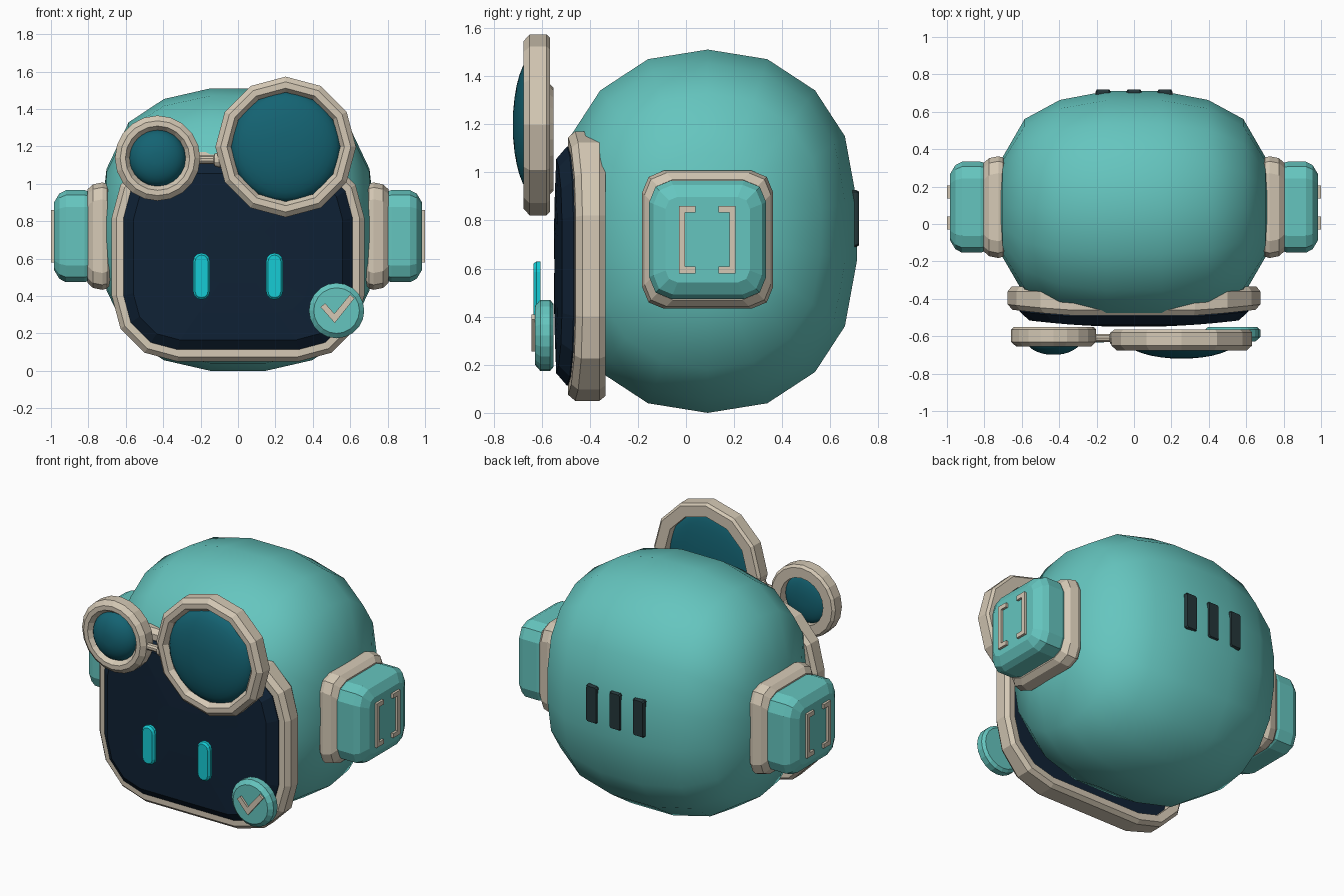
import bpy, bmesh, math
from mathutils import Vector

if "Cube" in bpy.data.objects:
    bpy.data.objects.remove(bpy.data.objects["Cube"])


def material(name, r, g, b):
    m = bpy.data.materials.new(name)
    m.diffuse_color = (r, g, b, 1)
    m.use_nodes = True
    m.node_tree.nodes["Principled BSDF"].inputs["Base Color"].default_value = m.diffuse_color
    return m


TEAL = material("teal shell", .13, .56, .52)
BEIGE = material("warm beige", .66, .58, .46)
NAVY = material("navy screen", .005, .016, .036)
GLASS = material("deep blue glass", .007, .125, .17)
CYAN = material("cyan glow", .008, .60, .66)
SLATE = material("dark slate", .018, .038, .042)


def loft(name, loops, mat, ring=False, smooth=False):
    """Skin a list of equal point loops; cap the ends, or join them when ring is set."""
    bm = bmesh.new()
    rows = [[bm.verts.new(p) for p in loop] for loop in loops]
    n = len(rows[0])
    pairs = list(zip(rows, rows[1:]))
    if ring:
        pairs.append((rows[-1], rows[0]))
    for a, b in pairs:
        for i in range(n):
            j = (i + 1) % n
            bm.faces.new((a[i], a[j], b[j], b[i]))
    if not ring:
        bm.faces.new(rows[0])
        bm.faces.new(rows[-1])
    bmesh.ops.remove_doubles(bm, verts=bm.verts, dist=1e-5)
    bmesh.ops.recalc_face_normals(bm, faces=bm.faces)
    for f in bm.faces:
        f.smooth = smooth
    me = bpy.data.meshes.new(name)
    bm.to_mesh(me)
    bm.free()
    me.materials.append(mat)
    ob = bpy.data.objects.new(name, me)
    bpy.context.collection.objects.link(ob)
    return ob


def rrect(w, h, r, n):
    """Rounded rectangle with half sizes w, h and n segments per corner."""
    pts = []
    for k, (sx, sy) in enumerate([(1, 1), (-1, 1), (-1, -1), (1, -1)]):
        for i in range(n + 1):
            a = math.pi / 2 * (k + i / n)
            pts.append((sx * (w - r) + r * math.cos(a), sy * (h - r) + r * math.sin(a)))
    return pts


def circle(r, n):
    return [(r * math.sin(2 * math.pi * i / n), r * math.cos(2 * math.pi * i / n)) for i in range(n)]


def front(pts, cx, cz, y, bend=0):
    """Place a 2D outline facing the front; bend pushes the middle forward."""
    return [Vector((cx + u, y - bend * (1 - ((cx + u) / .675) ** 2), cz + v)) for u, v in pts]


def side(pts, x, cy=.09, cz=.72):
    return [Vector((x, cy + u, cz + v)) for u, v in pts]


def box(name, lo, hi, mat):
    xs, ys, zs = zip(lo, hi)
    loops = [[(xs[0], y, zs[0]), (xs[1], y, zs[0]), (xs[1], y, zs[1]), (xs[0], y, zs[1])] for y in ys]
    return loft(name, loops, mat)


# Head: rounded shell, poles on the x axis, 18 sides
prof = [(0, 1), (.4, .947), (.72, .775), (.92, .523), (1, .165)]
section = prof + [(s, -c) for s, c in reversed(prof)]
section += [(-s, c) for s, c in reversed(section[1:-1])]
rings = [(.001, 1), (.43, .95), (.76, .79), (.925, .535), (1, .2)]
rings = [(r, x) for r, x in rings] + [(r, -x) for r, x in reversed(rings)]
loft("head_shell", [[(.74 * x, .09 + .62 * r * u, .755 + .755 * r * v) for u, v in section]
                    for r, x in rings], TEAL, smooth=True)

# Face rim and screen
loft("face_rim", [front(rrect(w, h, r, 3), 0, .61, y, b) for w, h, r, y, b in [
    (.655, .54, .33, -.335, 0), (.675, .56, .35, -.36, 0), (.675, .56, .35, -.43, .04),
    (.65, .535, .33, -.455, .045), (.61, .495, .29, -.455, .045), (.61, .495, .29, -.34, 0)]],
    BEIGE, ring=True)
loft("face_screen", [front(rrect(w, h, r, 3), 0, .61, y, b) for w, h, r, y, b in [
    (.612, .497, .29, -.41, 0), (.612, .497, .29, -.46, .045), (.56, .445, .25, -.5, .05),
    (.38, .3, .17, -.5, .05), (.18, .14, .08, -.5, .05)]], NAVY)

# Eyes: small glowing capsules
for s, label in ((-1, "left"), (1, "right")):
    loft("eye_" + label, [front(rrect(w, h, w * .98, 3), s * .195, .505, y) for w, h, y in [
        (.045, .125, -.604), (.045, .125, -.622), (.034, .114, -.634)]], CYAN)


# Goggles: frame ring and domed lens
def goggle(label, cx, cz, r, ri, y0, y1, dome, n):
    loft("goggle_frame_" + label, [front(circle(q, n), cx, cz, y) for q, y in [
        (r - .015, y0), (r, y0 - .015), (r, y1 + .025), (r - .028, y1),
        (ri + .022, y1), (ri, y1 + .03), (ri, y0)]], BEIGE, ring=True)
    yc = y0 - .06
    loops = []
    for i in range(1, 16):
        a = math.pi * i / 16
        loops.append(front(circle((ri + .002) * math.sin(a), 32), cx, cz,
                           yc + (yc - dome if a > math.pi / 2 else .045) * math.cos(a)))
    loft("goggle_lens_" + label, loops, GLASS, smooth=True)


goggle("small", -.43, 1.137, .228, .15, -.55, -.655, -.70, 20)
goggle("large", .255, 1.197, .376, .292, -.565, -.675, -.72, 12)

# Bridge between the goggles
loft("goggle_bridge", [[(x, -.61 + u, 1.128 + v) for u, v in circle(r, 10)] for x, r in [
    (-.23, .022), (-.13, .022), (-.125, .034), (-.105, .04), (-.03, .04), (0, .03)]], BEIGE)

# Badge with tick mark
loft("badge", [front(circle(r, 20), .527, .322, y) for r, y in [
    (.13, -.55), (.148, -.565), (.148, -.605), (.122, -.628)]], TEAL)
tick = [(-.085, .018), (-.062, .04), (-.012, -.016), (.072, .086), (.096, .066), (-.01, -.066)]
loft("badge_tick", [front(tick, .527, .322, y) for y in (-.62, -.642)], BEIGE)

# Ears: pad, cup and bracket-shaped trim on both sides
for s, label in ((-1, "left"), (1, "right")):
    loft("ear_pad_" + label, [side(rrect(w, w + .015, .09, 2), s * x) for x, w in [
        (.67, .23), (.70, .265), (.725, .272), (.775, .262), (.805, .235)]], BEIGE)
    loft("ear_cup_" + label, [side(rrect(w, w + .003, r, 2), s * x) for x, w, r in [
        (.78, .23, .08), (.82, .243, .09), (.92, .243, .09), (.955, .225, .08), (.985, .175, .05)]], TEAL)
    xa, xb = sorted((s * .984, s * 1.0))
    for d in (-1, 1):
        def bar(part, u0, u1, z0, z1):
            ya, yb = sorted((.088 + d * u0, .088 + d * u1))
            box("ear_trim_%s_%s_%s" % (part, label, "front" if d < 0 else "back"),
                (xa, ya, z0), (xb, yb, z1), BEIGE)
        bar("upright", .092, .118, .58, .86)
        bar("top", .048, .092, .832, .86)
        bar("bottom", .048, .092, .58, .608)

# Vents on the back
for i, x in enumerate((-.165, 0, .165)):
    loft("back_vent_%d" % (i + 1), [front(rrect(w, w + .078, .008, 1), x, .808, y) for w, y in [
        (.04, .68), (.04, .708), (.034, .72)]], SLATE)
